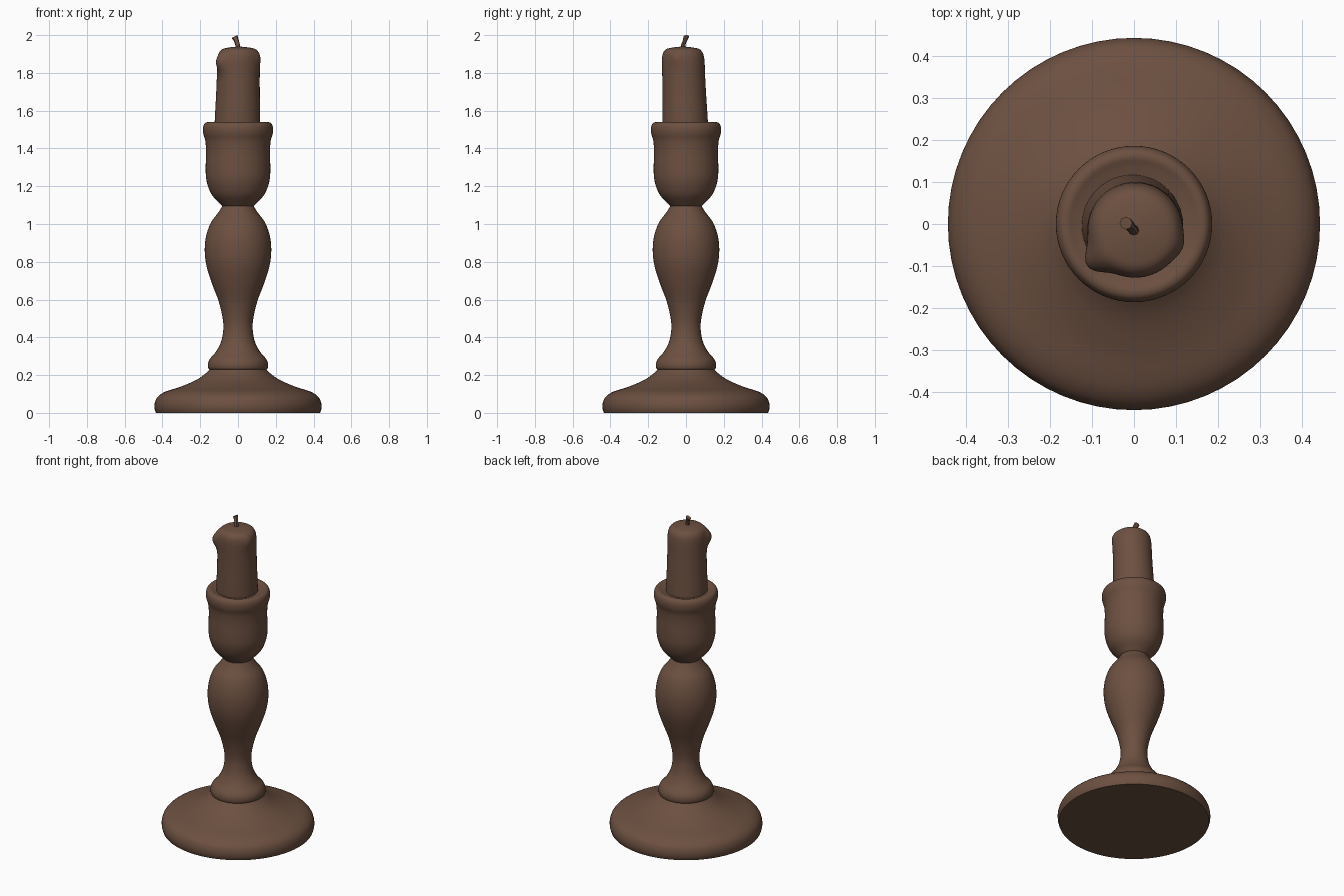
import bpy, bmesh, math
from mathutils import Vector

cube = bpy.data.objects.get("Cube")
if cube:
    bpy.data.objects.remove(cube, do_unlink=True)

brown = bpy.data.materials.new("dark brown")
brown.use_nodes = True
colour = (0.15, 0.08, 0.052, 1)
brown.diffuse_color = colour
bsdf = brown.node_tree.nodes["Principled BSDF"]
bsdf.inputs["Base Color"].default_value = colour
bsdf.inputs["Roughness"].default_value = 0.7


def smooth_profile(points, steps=4):
    """Catmull-Rom curve through (radius, height) points."""
    pts = [Vector(p) for p in points]
    pts = [2 * pts[0] - pts[1]] + pts + [2 * pts[-1] - pts[-2]]
    out = []
    for a, b, c, d in zip(pts, pts[1:], pts[2:], pts[3:]):
        for i in range(steps):
            t = i / steps
            out.append((b * 2 + (c - a) * t + (a * 2 - b * 5 + c * 4 - d) * t ** 2
                        + (b * 3 - a - c * 3 + d) * t ** 3) / 2)
    return out + [pts[-2]]


def skin_rings(name, rings):
    """Join rings of points with quads and cap both ends."""
    bm = bmesh.new()
    loops = [[bm.verts.new(p) for p in ring] for ring in rings]
    n = len(loops[0])
    for low, high in zip(loops, loops[1:]):
        for i in range(n):
            j = (i + 1) % n
            bm.faces.new((low[i], low[j], high[j], high[i]))
    bm.faces.new(loops[0][::-1])
    bm.faces.new(loops[-1])
    mesh = bpy.data.meshes.new(name)
    bm.to_mesh(mesh)
    bm.free()
    mesh.materials.append(brown)
    obj = bpy.data.objects.new(name, mesh)
    bpy.context.collection.objects.link(obj)
    bpy.ops.object.select_all(action="DESELECT")
    obj.select_set(True)
    bpy.context.view_layer.objects.active = obj
    bpy.ops.object.shade_smooth_by_angle(angle=math.radians(40))
    return obj


def turned(name, points, sides=64):
    angles = [math.tau * i / sides for i in range(sides)]
    skin_rings(name, [[(r * math.cos(a), r * math.sin(a), z) for a in angles]
                      for r, z in smooth_profile(points)])


# Turned holder: foot, stem and cup
turned("foot", [(0.435, 0), (0.442, 0.025), (0.44, 0.055), (0.425, 0.085), (0.385, 0.112),
                (0.3, 0.14), (0.22, 0.175), (0.17, 0.21), (0.145, 0.235)])
turned("stem", [(0.145, 0.228), (0.157, 0.235), (0.159, 0.26), (0.148, 0.287), (0.118, 0.322),
                (0.09, 0.375), (0.078, 0.44), (0.081, 0.5), (0.102, 0.59), (0.136, 0.68),
                (0.165, 0.77), (0.176, 0.85), (0.17, 0.93), (0.145, 1.005), (0.105, 1.06),
                (0.08, 1.1)])
turned("cup", [(0.08, 1.092), (0.1, 1.112), (0.142, 1.16), (0.167, 1.23), (0.171, 1.3),
               (0.169, 1.38), (0.173, 1.44), (0.184, 1.48), (0.185, 1.512), (0.176, 1.533),
               (0.16, 1.539), (0.14, 1.533), (0.11, 1.525)])

# Candle: slightly leaning, with melted shoulder and wax drips
DRIPS = [(-143, 1.86, 0.03, 17, 0.05), (-20, 1.88, 0.008, 16, 0.04)]


def candle_ring(scale, z, sides=64):
    t = (z - 1.5) / 0.4
    centre = Vector((-0.004 + 0.008 * t, -0.003 - 0.013 * t, z))
    ring = []
    for i in range(sides):
        a = math.tau * i / sides
        r = 0.121 - 0.009 * t
        for angle, height, size, width, tall in DRIPS:
            off = (math.degrees(a) - angle + 180) % 360 - 180
            r += size * math.exp(-(off / width) ** 2 - ((z - height) / tall) ** 2)
        ring.append(centre + Vector((math.cos(a), math.sin(a), 0)) * r * scale)
    return ring


skin_rings("candle", [candle_ring(s, z) for s, z in smooth_profile(
    [(1, 1.5), (1, 1.58), (0.99, 1.68), (0.99, 1.78), (1, 1.84), (0.99, 1.88), (0.93, 1.908),
     (0.78, 1.926), (0.5, 1.934), (0.2, 1.938), (0.04, 1.939)])])

# Wick: bent, thickening toward its cut end
wick = []
for x, y, z, r in [(0, -0.016, 1.92, 0.014), (-0.002, -0.014, 1.95, 0.011),
                   (-0.01, -0.004, 1.975, 0.012), (-0.019, 0.002, 1.993, 0.015)]:
    wick.append([(x + r * math.cos(k * math.tau / 8), y + r * math.sin(k * math.tau / 8),
                  z + 0.5 * r * math.cos(k * math.tau / 8)) for k in range(8)])
skin_rings("wick", wick)
